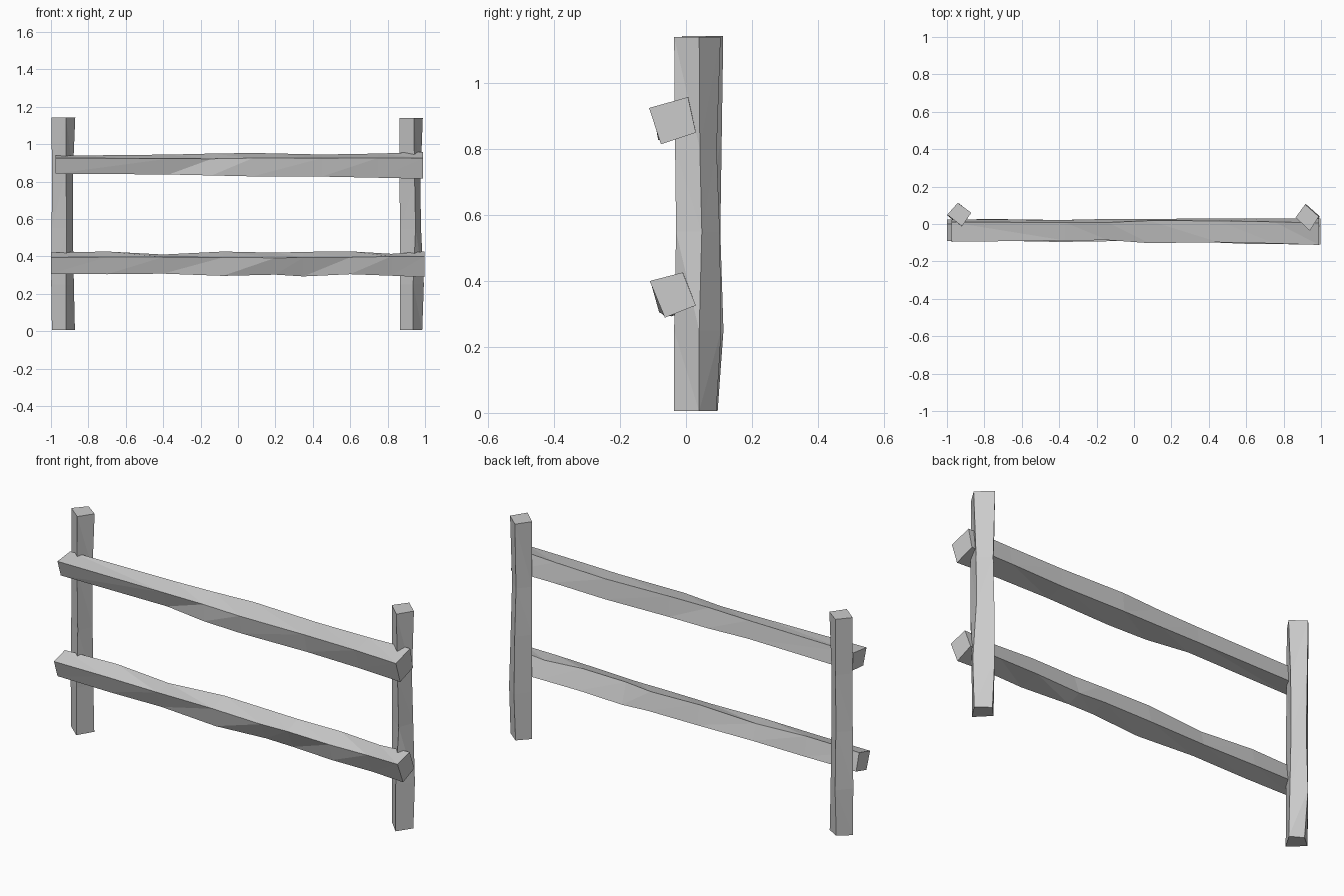
import bpy, bmesh
from mathutils import Vector


def hewn_beam(name, axis, lo, hi, start, end, stations):
    """Loft a rough four-sided beam; each station may nudge single corners."""
    bm = bmesh.new()
    rings = []
    for pos, nudges in [(lo, {})] + stations + [(hi, {})]:
        t = (pos - lo) / (hi - lo)
        ring = []
        for i in range(4):
            p = Vector(start[i]).lerp(Vector(end[i]), t) + Vector(nudges.get(i, (0, 0)))
            co = (pos, p.x, p.y) if axis == 'X' else (p.x, p.y, pos)
            ring.append(bm.verts.new(co))
        rings.append(ring)
    for a, b in zip(rings, rings[1:]):
        for i in range(4):
            j = (i + 1) % 4
            # split along alternating diagonals for a chiselled look
            if i % 2:
                bm.faces.new((a[i], a[j], b[j]))
                bm.faces.new((a[i], b[j], b[i]))
            else:
                bm.faces.new((a[i], a[j], b[i]))
                bm.faces.new((a[j], b[j], b[i]))
    bm.faces.new(rings[0])
    bm.faces.new(rings[-1])
    bmesh.ops.recalc_face_normals(bm, faces=bm.faces)
    mesh = bpy.data.meshes.new(name)
    bm.to_mesh(mesh)
    bm.free()
    obj = bpy.data.objects.new(name, mesh)
    bpy.context.collection.objects.link(obj)
    return obj


# Rail sections (y, z): front top, back top, back bottom, front bottom
hewn_beam('upper_rail', 'X', -0.976, 0.99,
          [(-0.095, 0.926), (0.01, 0.938), (0.025, 0.85), (-0.068, 0.842)],
          [(-0.112, 0.925), (0.006, 0.958), (0.03, 0.85), (-0.076, 0.815)],
          [(-0.37, {0: (0.012, -0.003), 2: (-0.005, 0.005), 3: (0.015, 0.004)}),
           (-0.14, {0: (0.016, -0.004), 1: (0, 0.003), 3: (-0.012, 0.002)}),
           (0.08, {0: (0.002, 0), 1: (0.01, 0.004), 3: (-0.012, 0)}),
           (0.45, {0: (0.01, 0), 1: (0.01, -0.008), 2: (0, -0.006), 3: (0, 0.004)}),
           (0.75, {0: (0.006, 0.002), 1: (0.005, -0.006), 3: (0.005, 0.002)})])

hewn_beam('lower_rail', 'X', -1.0, 0.998,
          [(-0.09, 0.395), (0.0, 0.42), (0.025, 0.33), (-0.06, 0.307)],
          [(-0.11, 0.40), (-0.01, 0.426), (0.03, 0.326), (-0.064, 0.289)],
          [(-0.7, {1: (0.005, 0.005), 0: (0.003, 0)}),
           (-0.4, {1: (0, -0.012), 2: (-0.005, 0), 3: (0, 0.006)}),
           (-0.08, {0: (0.008, -0.003), 1: (0.01, 0.003), 3: (-0.008, -0.003)}),
           (0.2, {0: (0.003, -0.006), 1: (0.012, -0.004), 3: (0.006, 0.006)}),
           (0.35, {0: (0.008, -0.005), 2: (0, -0.008), 3: (0.018, -0.002)}),
           (0.6, {0: (0, -0.004), 1: (0, 0.002), 3: (-0.018, 0.012)}),
           (0.82, {1: (0.005, -0.012), 3: (0, 0.006)})])

# Post sections (x, y): back, right, front, left
hewn_beam('left_post', 'Z', 0.005, 1.143,
          [(-0.935, 0.096), (-0.872, 0.06), (-0.92, -0.02), (-0.995, 0.045)],
          [(-0.942, 0.113), (-0.87, 0.06), (-0.92, -0.012), (-0.998, 0.05)],
          [(0.25, {0: (-0.004, 0.014), 1: (-0.006, 0), 3: (-0.003, 0)}),
           (0.55, {1: (-0.012, 0.002), 2: (0.004, 0.003)}),
           (0.85, {1: (-0.012, 0), 3: (0.003, 0)})])

hewn_beam('right_post', 'Z', 0.005, 1.14,
          [(0.92, 0.092), (0.985, 0.04), (0.935, -0.036), (0.866, 0.035)],
          [(0.915, 0.105), (0.988, 0.04), (0.94, -0.036), (0.864, 0.035)],
          [(0.25, {0: (0, 0.012), 1: (0.008, 0.0)}),
           (0.55, {1: (-0.008, 0.008), 2: (0.012, 0.006), 0: (0, 0.004)}),
           (0.8, {0: (0, -0.008), 1: (-0.012, 0.002), 2: (0.006, 0.003)})])
